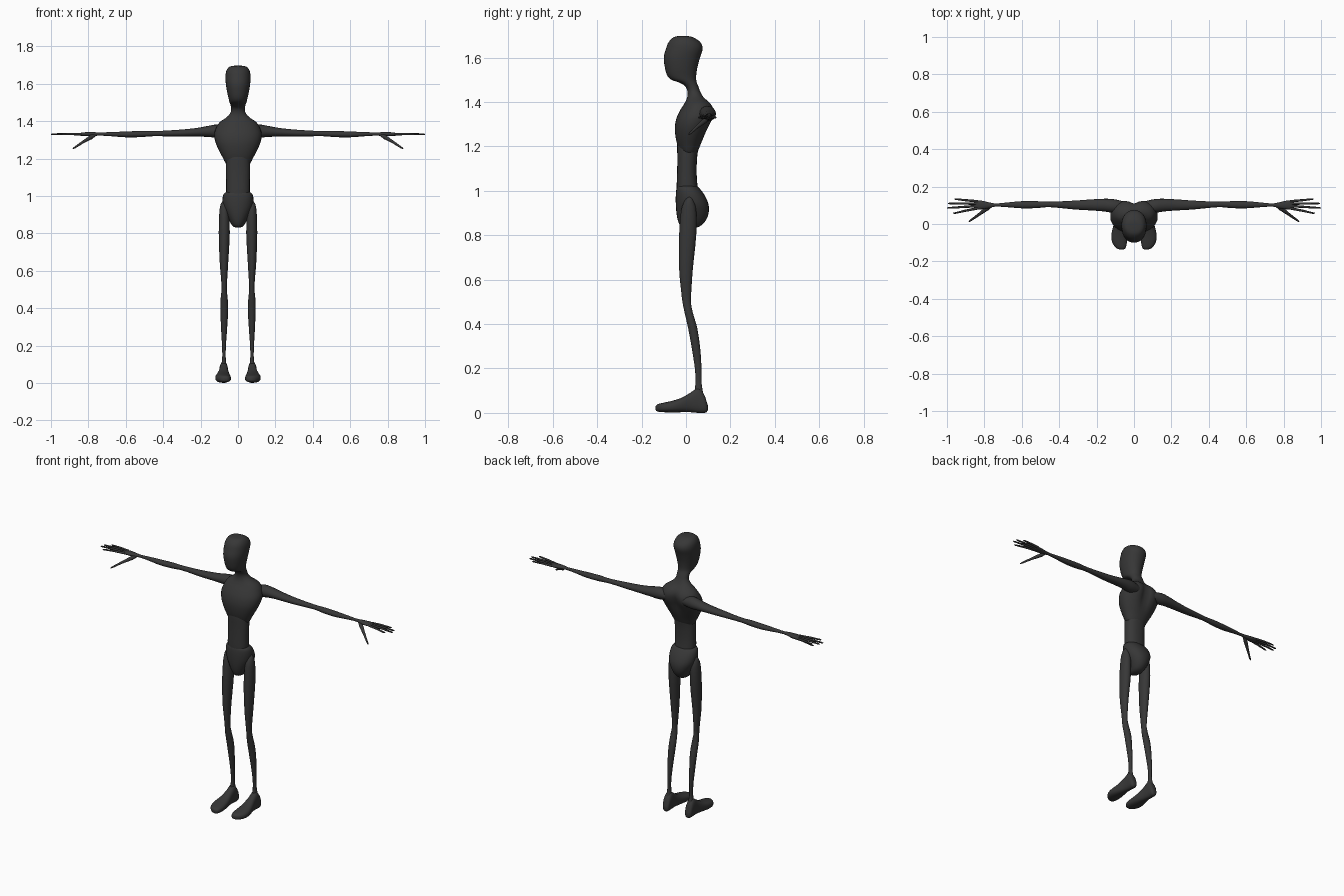
import bpy, bmesh, math
from mathutils import Vector

mat = bpy.data.materials.new("dark_grey")
mat.diffuse_color = (0.038, 0.038, 0.038, 1)


def finish(name, bm):
    bmesh.ops.recalc_face_normals(bm, faces=bm.faces)
    me = bpy.data.meshes.new(name)
    bm.to_mesh(me)
    bm.free()
    me.materials.append(mat)
    ob = bpy.data.objects.new(name, me)
    bpy.context.collection.objects.link(ob)
    bpy.ops.object.select_all(action='DESELECT')
    ob.select_set(True)
    bpy.context.view_layer.objects.active = ob
    bpy.ops.object.shade_smooth_by_angle(angle=math.radians(60))
    return ob


def smooth_rows(rows, sub):
    """Catmull-Rom interpolation between rows of numbers."""
    out = []
    for i in range(len(rows) - 1):
        p0, p1, p2 = rows[max(i - 1, 0)], rows[i], rows[i + 1]
        p3 = rows[min(i + 2, len(rows) - 1)]
        for k in range(sub):
            t = k / sub
            out.append([0.5 * (2 * b + (c - a) * t + (2 * a - 5 * b + 4 * c - d) * t * t
                               + (3 * b - a - 3 * c + d) * t ** 3)
                        for a, b, c, d in zip(p0, p1, p2, p3)])
    return out + [list(rows[-1])]


def loft(name, rows, axis, side=1, power=2.0, n=24, sub=3, groove=None):
    """Rows are (t, u0, u1, v0, v1): extents of an oval at t along the axis."""
    bm = bmesh.new()
    rings = []
    for t, u0, u1, v0, v1 in smooth_rows(rows, sub):
        ring = []
        for k in range(n):
            a = 2 * math.pi * k / n
            c, s = math.cos(a), math.sin(a)
            u = (u0 + u1) / 2 + (u1 - u0) / 2 * math.copysign(abs(c) ** (2 / power), c)
            v = (v0 + v1) / 2 + (v1 - v0) / 2 * math.copysign(abs(s) ** (2 / power), s)
            p = {'x': (t, u, v), 'y': (u, t, v), 'z': (u, v, t)}[axis]
            x, y, z = p
            if groove and s > 0:
                y -= groove(x, z)
            ring.append(bm.verts.new((x * side, y, z)))
        rings.append(ring)
    for r, q in zip(rings, rings[1:]):
        for k in range(n):
            bm.faces.new((r[k], r[(k + 1) % n], q[(k + 1) % n], q[k]))
    bm.faces.new(rings[0])
    bm.faces.new(rings[-1])
    return finish(name, bm)


def digit(name, points, side, n=8):
    """Tapered tube through (x, y, z, radius) points."""
    bm = bmesh.new()
    pts = [Vector((p[0] * side, p[1], p[2])) for p in points]
    rot = (pts[-1] - pts[0]).to_track_quat('Z', 'Y')
    rings = []
    for p, q in zip(pts, points):
        rings.append([bm.verts.new(p + rot @ Vector((q[3] * math.cos(2 * math.pi * k / n),
                      q[3] * math.sin(2 * math.pi * k / n), 0))) for k in range(n)])
    for r, q in zip(rings, rings[1:]):
        for k in range(n):
            bm.faces.new((r[k], r[(k + 1) % n], q[(k + 1) % n], q[k]))
    bm.faces.new(rings[0])
    bm.faces.new(rings[-1])
    return finish(name, bm)


def body(rows):
    return [(z, -w, w, f, b) for z, w, f, b in rows]


# head, neck and chest: (z, half width, front y, back y)
upper = body([
    (1.697, .015, -.03, .005), (1.692, .045, -.055, .03), (1.67, .062, -.078, .064),
    (1.64, .067, -.09, .075), (1.60, .065, -.1, .063), (1.555, .058, -.095, .051),
    (1.52, .05, -.085, .046), (1.50, .045, -.066, .046), (1.487, .04, -.03, .049),
    (1.47, .037, -.003, .056), (1.445, .04, .007, .067), (1.42, .062, .005, .085),
    (1.395, .098, -.006, .114), (1.365, .117, -.025, .13), (1.33, .127, -.042, .127),
    (1.29, .121, -.05, .108), (1.25, .105, -.048, .088), (1.21, .084, -.04, .068),
    (1.175, .066, -.026, .052), (1.16, .05, -.01, .04)])
loft("head_and_chest", upper, 'z', n=32, power=2.15,
     groove=lambda x, z: .028 * math.exp(-(x / .028) ** 2) * math.exp(-((z - 1.33) / .07) ** 2))

# abdomen
loft("abdomen", body([
    (1.25, .05, -.035, .05), (1.21, .062, -.04, .058), (1.15, .064, -.039, .05),
    (1.08, .063, -.04, .048), (1.02, .063, -.042, .052), (.96, .06, -.04, .06)]),
    'z', power=2.3)

# pelvis
loft("pelvis", body([
    (1.022, .062, -.038, .048), (1.01, .077, -.043, .062), (.98, .083, -.046, .084),
    (.94, .079, -.046, .101), (.90, .063, -.043, .102), (.865, .045, -.036, .088),
    (.84, .029, -.024, .062), (.832, .012, -.008, .035)]), 'z', power=2.2)

# (z, inner x, outer x, front y, back y)
leg = [(.972, .068, .082, .008, .025), (.955, .056, .093, -.006, .034),
       (.91, .048, .1, -.022, .046), (.80, .044, .103, -.031, .046),
       (.65, .052, .098, -.031, .031), (.55, .058, .09, -.022, .024),
       (.50, .06, .088, -.016, .022), (.45, .055, .093, -.006, .031),
       (.38, .053, .094, .01, .051), (.28, .059, .09, .028, .065),
       (.19, .065, .085, .041, .07), (.125, .065, .085, .042, .071),
       (.07, .056, .096, .032, .082)]

# (y, inner x, outer x, bottom z, top z)
foot = [(-.137, .058, .075, .013, .03), (-.128, .045, .095, .006, .039),
        (-.10, .038, .116, .003, .046), (-.06, .039, .121, .002, .055),
        (-.02, .044, .113, .003, .068), (.02, .051, .103, .003, .091),
        (.055, .053, .1, 0, .112), (.08, .054, .099, 0, .086),
        (.092, .058, .094, .003, .054), (.098, .067, .085, .012, .035)]

# (x, front y, back y, bottom z, top z)
arm = [(.05, .06, .12, 1.32, 1.37), (.11, .06, .133, 1.312, 1.382),
       (.16, .067, .135, 1.316, 1.375), (.22, .072, .132, 1.318, 1.364),
       (.32, .078, .125, 1.318, 1.354), (.45, .09, .119, 1.32, 1.347),
       (.52, .085, .122, 1.315, 1.348), (.60, .084, .122, 1.314, 1.345),
       (.68, .09, .115, 1.32, 1.342), (.74, .093, .11, 1.323, 1.34),
       (.78, .084, .117, 1.32, 1.342), (.82, .078, .126, 1.32, 1.341),
       (.845, .079, .126, 1.323, 1.337), (.852, .085, .12, 1.327, 1.334)]

# finger base y, tip x, tip y
fingers = [(.121, .96, .133), (.109, .995, .11), (.096, 1.0, .086), (.084, .967, .058)]

for side, tag in ((1, "left"), (-1, "right")):
    loft(tag + "_leg", leg, 'z', side)
    loft(tag + "_foot", foot, 'y', side, power=2.5)
    loft(tag + "_arm", arm, 'x', side, n=16)
    for i, (by, tx, ty) in enumerate(fingers):
        mx, my = (.835 + tx) / 2, (by + ty) / 2
        digit(f"{tag}_finger_{i + 1}", [(.835, by, 1.331, .007), (mx, my, 1.332, .006),
              (tx - .008, ty, 1.33, .0045), (tx, ty, 1.33, .002)], side)
    digit(tag + "_thumb", [(.757, .1, 1.331, .006), (.785, .084, 1.315, .012),
          (.83, .05, 1.288, .0075), (.875, .018, 1.258, .005), (.883, .012, 1.253, .002)], side)
